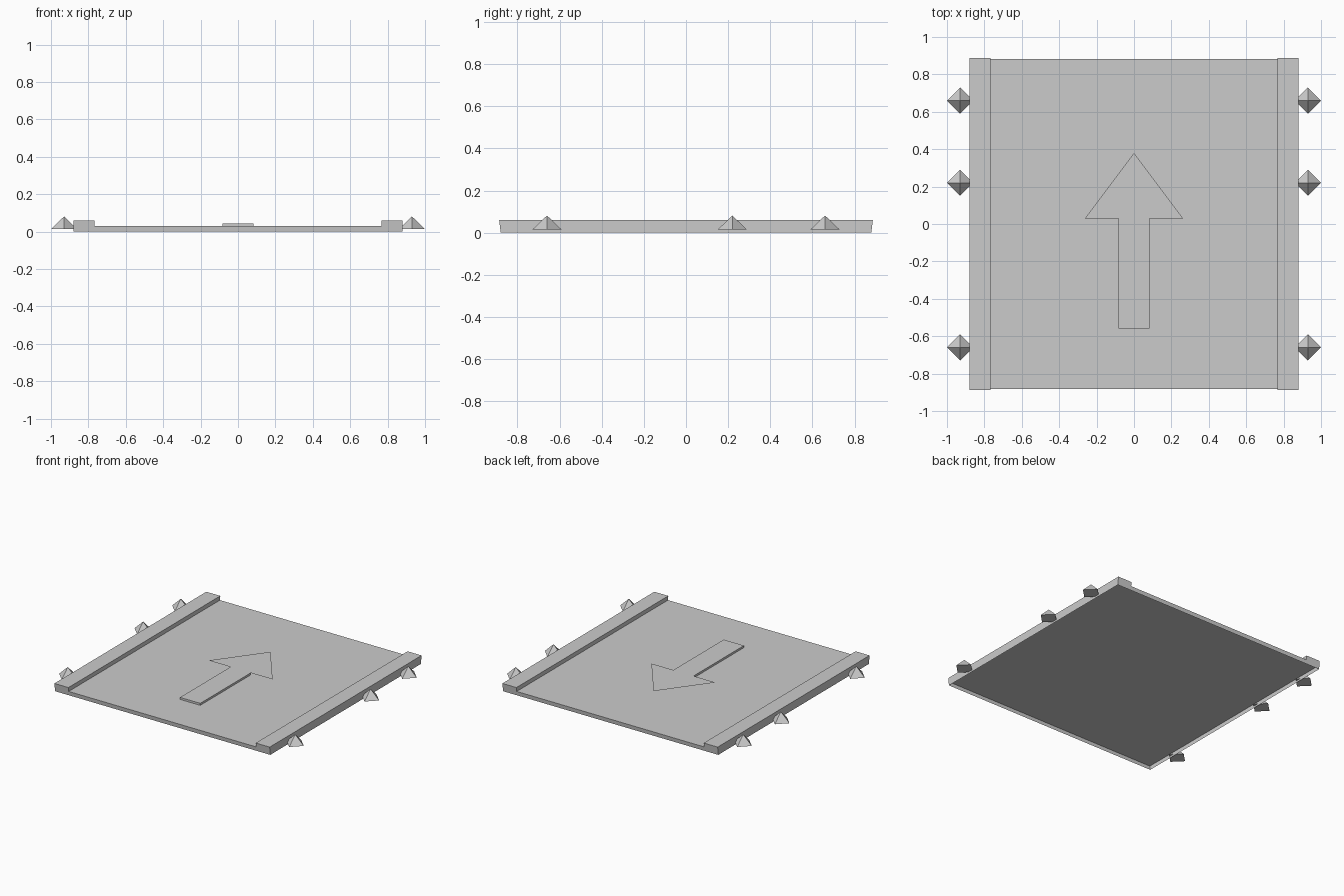
import bpy, bmesh

if "Cube" in bpy.data.objects:
    bpy.data.objects.remove(bpy.data.objects["Cube"])


def finish(name, bm):
    mesh = bpy.data.meshes.new(name)
    bm.to_mesh(mesh)
    bm.free()
    obj = bpy.data.objects.new(name, mesh)
    bpy.context.collection.objects.link(obj)
    return obj


def shell(name, x, y, z, flare=0.0):
    """Open-bottomed box between (min, max) pairs; flare lengthens the top along y."""
    bm = bmesh.new()
    bmesh.ops.create_cube(bm, size=2)
    bottom = [f for f in bm.faces if f.normal.z < -0.5]
    bmesh.ops.delete(bm, geom=bottom, context='FACES_ONLY')
    for v in bm.verts:
        s = v.co.copy()
        v.co.x = x[s.x > 0]
        v.co.y = y[s.y > 0] + (s.y * flare if s.z > 0 else 0)
        v.co.z = z[s.z > 0]
    return finish(name, bm)


# Thin open-bottomed deck with a rail along each side
shell("deck", (-0.88, 0.88), (-0.88, 0.88), (0, 0.03), 0.0035)
shell("left_rail", (-0.88, -0.766), (-0.8835, 0.8835), (0.03, 0.06), 0.0035)
shell("right_rail", (0.766, 0.88), (-0.8835, 0.8835), (0.03, 0.06), 0.0035)

# Arrow shaft: raised bar on the deck
shell("arrow_shaft", (-0.0825, 0.0825), (-0.559, 0.03), (0.03, 0.045))

# Arrow head: thin flat triangle level with the shaft top
bm = bmesh.new()
bm.faces.new([bm.verts.new((x, y, 0.045)) for x, y in ((-0.262, 0.03), (0.262, 0.03), (0, 0.38))])
finish("arrow_head", bm)

# Pyramid studs along both outer sides
for side, label in ((-1, "left"), (1, "right")):
    for n, y in enumerate((-0.66, 0.22, 0.66), 1):
        bm = bmesh.new()
        bmesh.ops.create_cone(bm, cap_ends=True, segments=4, radius1=0.07, radius2=0, depth=0.067)
        bmesh.ops.remove_doubles(bm, verts=bm.verts, dist=1e-5)
        stud = finish(f"{label}_stud_{n}", bm)
        stud.location = (side * 0.93, y, 0.0475)
